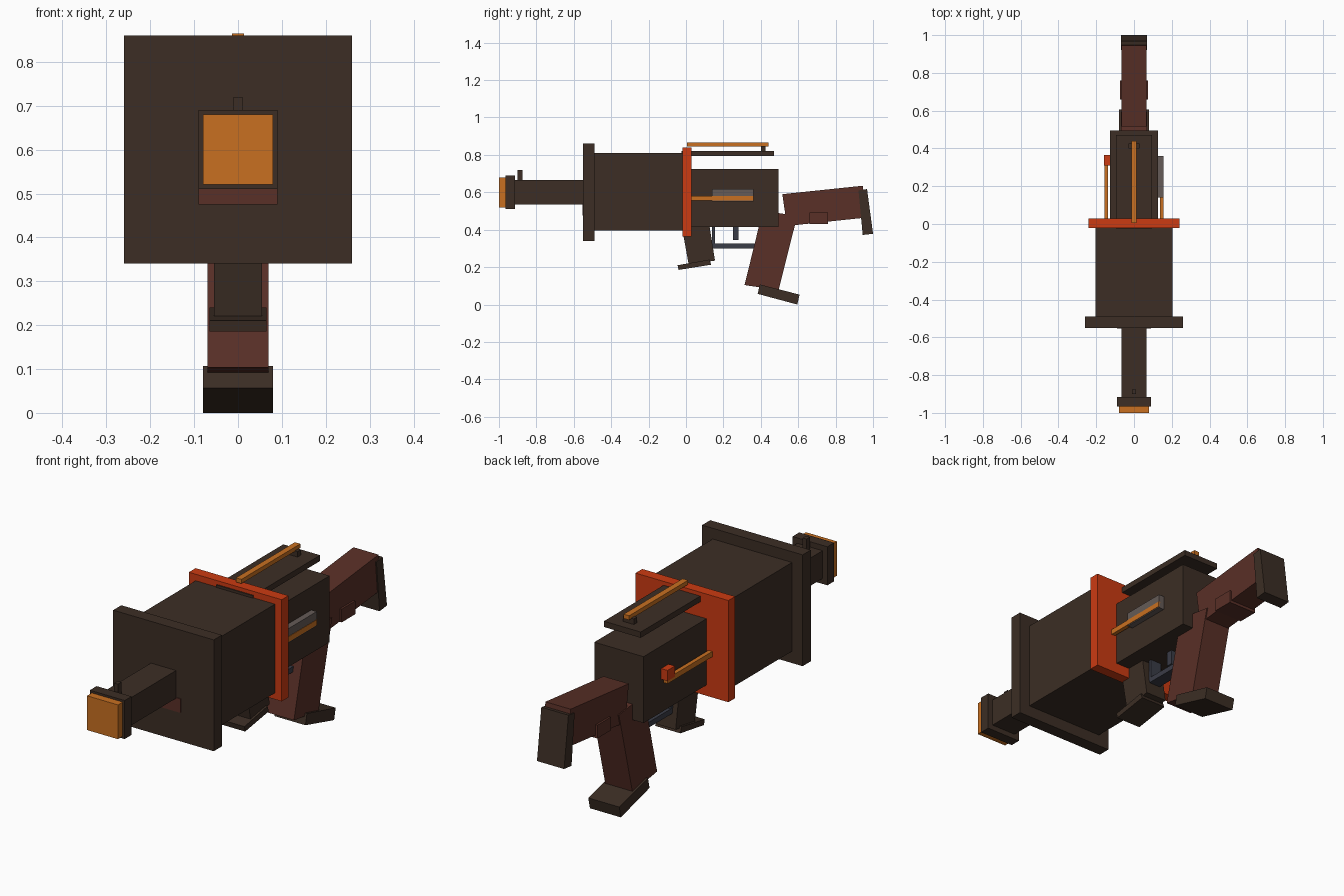
import bpy


def material(name, rgb):
    m = bpy.data.materials.new(name)
    m.diffuse_color = (*rgb, 1)
    return m


BROWN = material("dark brown", (0.045, 0.027, 0.018))
WOOD = material("red wood", (0.10, 0.029, 0.020))
ORANGE = material("orange", (0.58, 0.16, 0.015))
RED = material("red orange", (0.60, 0.043, 0.006))
GREY = material("warm grey", (0.13, 0.105, 0.095))
STEEL = material("blue steel", (0.042, 0.045, 0.062))


def side_profile(name, pts, x0, x1, mat):
    """Extrude a (y, z) outline, listed clockwise from +x, between x0 and x1."""
    n = len(pts)
    verts = [(x, y, z) for x in (x0, x1) for y, z in pts]
    faces = [tuple(range(n)), tuple(reversed(range(n, 2 * n)))]
    faces += [(i, i + n, (i + 1) % n + n, (i + 1) % n) for i in range(n)]
    mesh = bpy.data.meshes.new(name)
    mesh.from_pydata(verts, [], faces)
    mesh.materials.append(mat)
    obj = bpy.data.objects.new(name, mesh)
    bpy.context.collection.objects.link(obj)
    return obj


def box(name, x, y, z, mat):
    """Axis-aligned box; x is a half width or a (min, max) pair."""
    x0, x1 = x if isinstance(x, tuple) else (-x, x)
    pts = [(y[0], z[0]), (y[0], z[1]), (y[1], z[1]), (y[1], z[0])]
    return side_profile(name, pts, x0, x1, mat)


# Barrel and muzzle
box("muzzle_tip", 0.08, (-1.0, -0.965), (0.52, 0.68), ORANGE)
box("muzzle_ring", 0.09, (-0.965, -0.915), (0.51, 0.69), BROWN)
box("barrel", 0.065, (-0.915, -0.54), (0.535, 0.665), BROWN)
box("front_sight", 0.01, (-0.90, -0.875), (0.665, 0.72), BROWN)
box("barrel_seat", 0.09, (-0.554, -0.50), (0.475, 0.54), WOOD)

# Main drum with its flange and collar
box("front_flange", 0.26, (-0.55, -0.49), (0.34, 0.86), BROWN)
box("main_body", 0.205, (-0.49, -0.02), (0.395, 0.81), BROWN)
box("collar", 0.24, (-0.02, 0.03), (0.365, 0.84), RED)
box("receiver", 0.127, (0.03, 0.495), (0.415, 0.725), BROWN)

# Top rail
box("top_rail", 0.095, (-0.025, 0.47), (0.795, 0.822), BROWN)
box("rail_post", 0.028, (0.40, 0.425), (0.822, 0.848), BROWN)
box("rail_bar", 0.014, (0.005, 0.44), (0.845, 0.865), ORANGE)

# Side rods, ejection plate and charging knob
box("right_rod", (0.137, 0.157), (0.03, 0.36), (0.555, 0.58), ORANGE)
box("left_rod", (-0.157, -0.137), (0.03, 0.36), (0.555, 0.58), ORANGE)
box("ejection_plate", (0.12, 0.155), (0.14, 0.36), (0.55, 0.617), GREY)
box("charging_knob", (-0.16, -0.125), (0.31, 0.365), (0.57, 0.62), RED)

# Trigger and guard
box("guard_bottom", 0.03, (0.14, 0.40), (0.30, 0.325), STEEL)
box("guard_post", 0.03, (0.14, 0.155), (0.325, 0.42), STEEL)
box("trigger", 0.015, (0.25, 0.28), (0.345, 0.42), STEEL)

# Front grip
side_profile("front_grip", [(0.015, 0.21), (-0.025, 0.43), (0.12, 0.455),
                            (0.155, 0.235)], -0.055, 0.055, BROWN)
side_profile("front_grip_foot", [(-0.04, 0.185), (-0.045, 0.21),
                                 (0.125, 0.24), (0.135, 0.213)],
             -0.065, 0.065, BROWN)

# Pistol grip
side_profile("rear_grip", [(0.313, 0.104), (0.41, 0.50), (0.595, 0.475),
                           (0.495, 0.077)], -0.07, 0.07, WOOD)
side_profile("rear_grip_foot", [(0.383, 0.057), (0.395, 0.107),
                                (0.607, 0.053), (0.595, 0.0)],
             -0.08, 0.08, BROWN)

# Shoulder stock
side_profile("stock", [(0.54, 0.42), (0.515, 0.59), (0.945, 0.635),
                       (0.965, 0.465)], -0.065, 0.065, WOOD)
box("stock_block", 0.074, (0.66, 0.76), (0.43, 0.492), WOOD)
side_profile("butt_pad", [(0.945, 0.372), (0.922, 0.61), (0.968, 0.617),
                          (1.0, 0.378)], -0.07, 0.07, BROWN)
